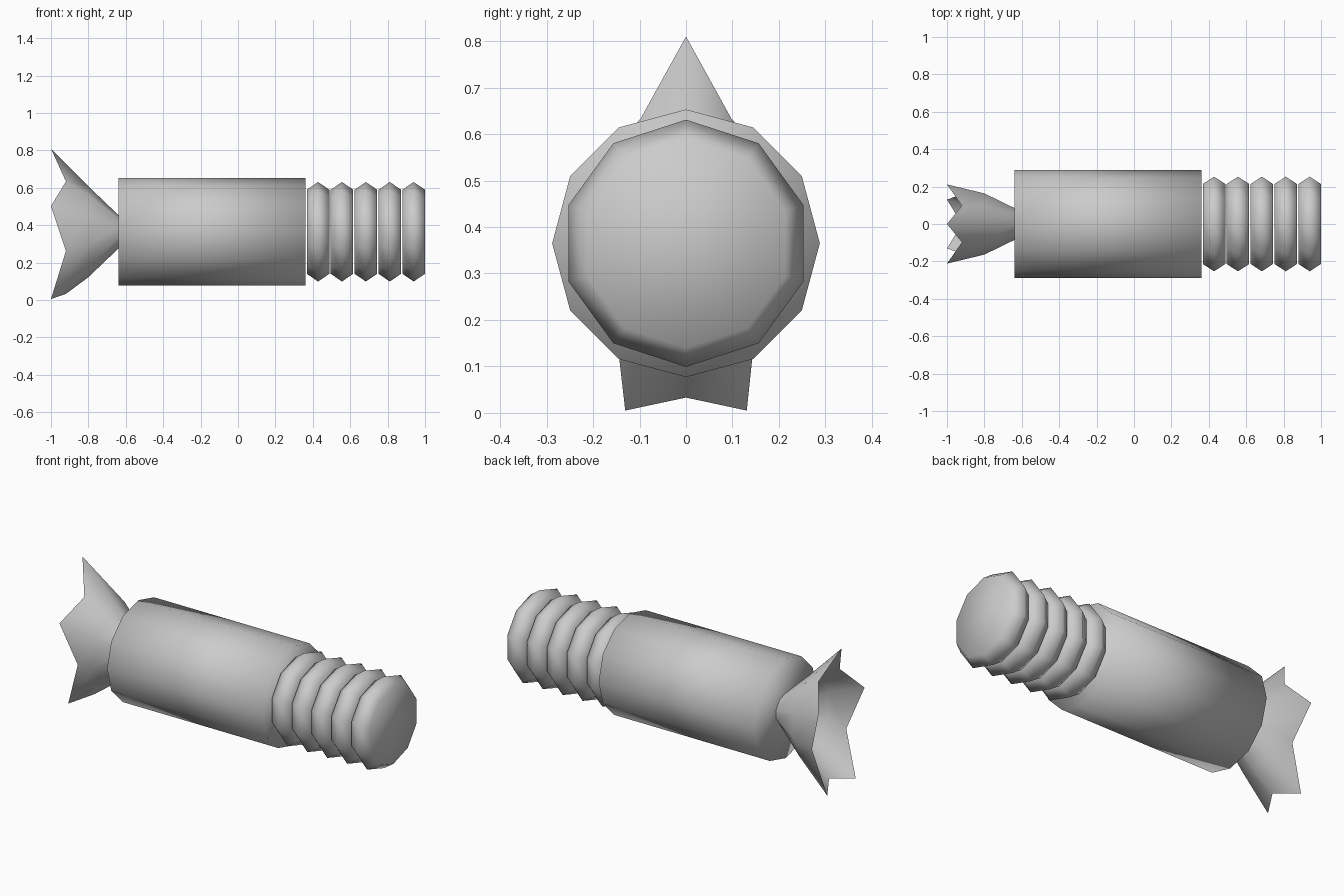
import bpy, bmesh
from math import sin, cos, pi

if "Cube" in bpy.data.objects:
    bpy.data.objects.remove(bpy.data.objects["Cube"])

ZC = 0.365  # height of the long axis


def ring(x, n, ry, rz=None, valley=None):
    """Cross-section across the x axis, first corner at the top.
    valley = (x, ry, rz) replaces every second corner to form a star."""
    rz = ry if rz is None else rz
    pts = []
    for i in range(n):
        a = pi / 2 + 2 * pi * i / n
        px, py, pz = valley if valley and i % 2 else (x, ry, rz)
        pts.append((px, py * cos(a), ZC + pz * sin(a)))
    return pts


def loft(name, rings, caps=True):
    """Skin a row of rings, optionally closing both ends."""
    bm = bmesh.new()
    loops = [[bm.verts.new(p) for p in r] for r in rings]
    n = len(loops[0])
    for a, b in zip(loops, loops[1:]):
        for i in range(n):
            j = (i + 1) % n
            bm.faces.new((a[i], a[j], b[j], b[i]))
    if caps:
        bm.faces.new(loops[0])
        bm.faces.new(loops[-1])
    bmesh.ops.recalc_face_normals(bm, faces=bm.faces)
    for f in bm.faces:
        f.smooth = True
    mesh = bpy.data.meshes.new(name)
    bm.to_mesh(mesh)
    bm.free()
    obj = bpy.data.objects.new(name, mesh)
    bpy.context.collection.objects.link(obj)
    return obj


# Wrapped body: twelve-sided roll
loft("wrapper_body", [ring(-0.64, 12, 0.288), ring(0.36, 12, 0.288)])

# Five exposed sweets with bevelled rims
for k in range(5):
    x = 0.428 + 0.1278 * k
    loft(f"sweet_{k + 1}", [ring(x - 0.06, 10, 0.225),
                            ring(x, 10, 0.266),
                            ring(x + 0.06, 10, 0.225)])

# Flared, open, star-edged twist of wrapper
loft("wrapper_twist", [ring(-0.64, 10, 0.09),
                       ring(-0.80, 10, 0.172, 0.243),
                       ring(-1.0, 10, 0.2225, 0.445,
                            valley=(-0.92, 0.166, 0.332))], caps=False)
